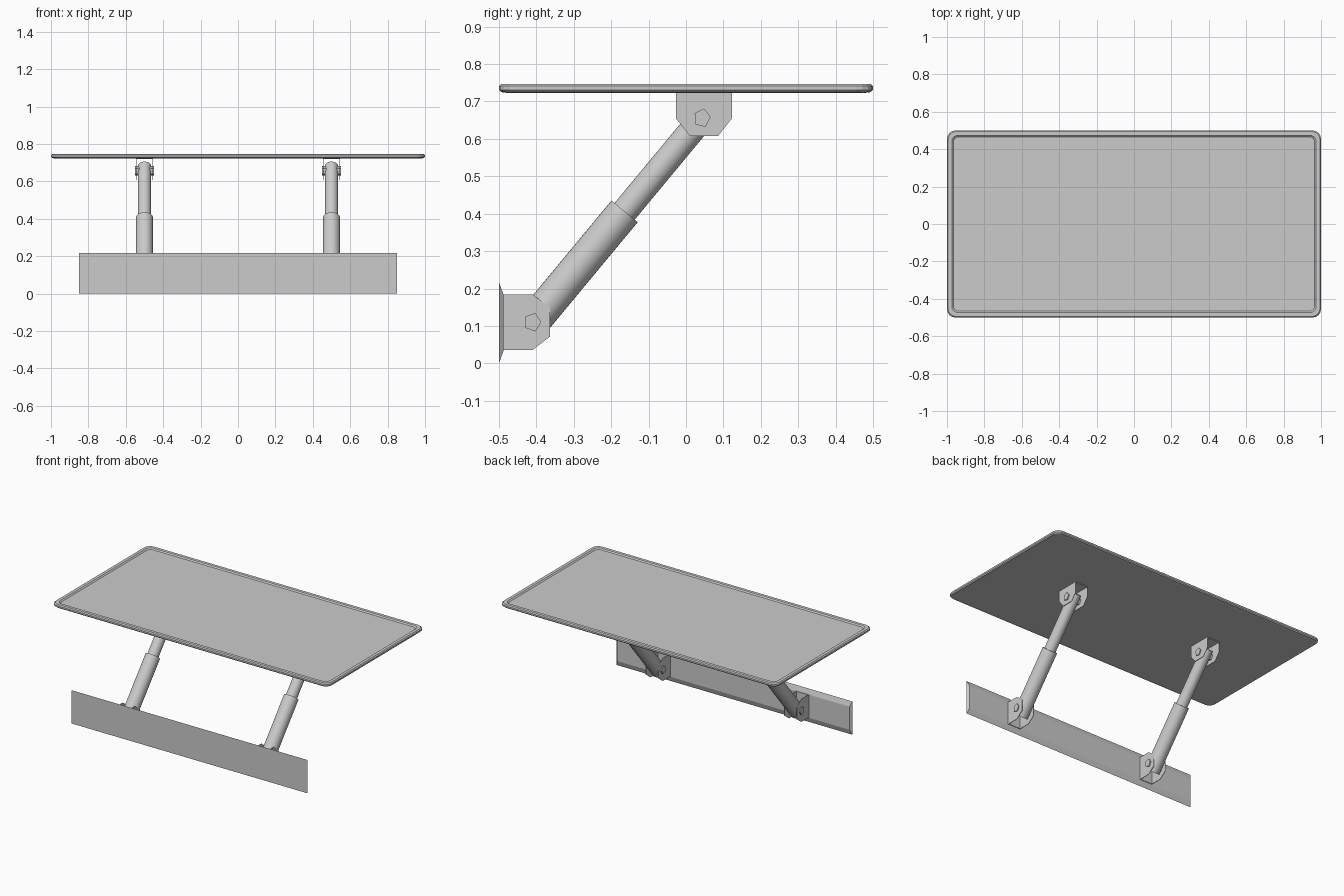
import bpy, bmesh, math
from mathutils import Vector

if "Cube" in bpy.data.objects:
    bpy.data.objects.remove(bpy.data.objects["Cube"])


def make_object(name, verts, faces, smooth=False):
    mesh = bpy.data.meshes.new(name)
    mesh.from_pydata(verts, [], faces)
    bm = bmesh.new()
    bm.from_mesh(mesh)
    bmesh.ops.recalc_face_normals(bm, faces=bm.faces)
    bm.to_mesh(mesh)
    bm.free()
    ob = bpy.data.objects.new(name, mesh)
    bpy.context.collection.objects.link(ob)
    if smooth:
        bpy.ops.object.select_all(action='DESELECT')
        ob.select_set(True)
        bpy.context.view_layer.objects.active = ob
        bpy.ops.object.shade_smooth_by_angle(angle=math.radians(40))
    return ob


def loft(name, loops, smooth=False):
    """Skin a stack of equal-length loops and cap both ends."""
    n = len(loops[0])
    verts = [v for loop in loops for v in loop]
    faces = [(k * n + i, k * n + (i + 1) % n, (k + 1) * n + (i + 1) % n, (k + 1) * n + i)
             for k in range(len(loops) - 1) for i in range(n)]
    last = (len(loops) - 1) * n
    faces += [tuple(range(n))[::-1], tuple(range(last, last + n))]
    return make_object(name, verts, faces, smooth)


def rounded_rect(inset, z, hx=1.0, hy=0.5, radius=0.045, steps=4):
    r = max(radius - inset * 0.5, 0.01)
    cx, cy = hx - inset - r, hy - inset - r
    pts = []
    for q, (sx, sy) in enumerate(((1, 1), (-1, 1), (-1, -1), (1, -1))):
        for s in range(steps + 1):
            a = (q + s / steps) * math.pi / 2
            pts.append((sx * cx + r * math.cos(a), sy * cy + r * math.sin(a), z))
    return pts


def extrude_x(name, profile, x0, x1):
    return loft(name, [[(x, y, z) for y, z in profile] for x in (x0, x1)])


def tube(name, a, b, radius, sides=32):
    a, b = Vector(a), Vector(b)
    d = (b - a).normalized()
    u = Vector((1, 0, 0))
    w = d.cross(u)
    ring = [(u * math.cos(t) + w * math.sin(t)) * radius
            for t in (2 * math.pi * i / sides for i in range(sides))]
    return loft(name, [[tuple(p + r) for r in ring] for p in (a, b)], True)


# Table top with a raised rim and a shallow recessed surface
loft("table_top", [rounded_rect(i, z) for i, z in (
    (0.022, 0.723), (0.006, 0.725), (0.0, 0.731), (0.0, 0.741), (0.006, 0.747),
    (0.026, 0.747), (0.034, 0.740))])

# Wall plate with bevelled long edges
loft("wall_plate", [[(sx * hx, y, z) for sx, z in ((-1, z0), (1, z0), (1, z1), (-1, z1))]
                    for y, hx, z0, z1 in ((-0.5, 0.85, 0.0, 0.217),
                                          (-0.488, 0.84, 0.033, 0.184))])

LOW, HIGH = (-0.41, 0.11), (0.043, 0.656)
lower_profile = [(-0.489, 0.184), (-0.41, 0.184), (-0.363, 0.149),
                 (-0.363, 0.072), (-0.41, 0.036), (-0.489, 0.036)]
upper_profile = [(-0.027, 0.724), (-0.027, 0.655), (0.01, 0.608),
                 (0.086, 0.608), (0.123, 0.655), (0.123, 0.724)]
lower_base = [(-0.489, 0.036), (-0.489, 0.184), (-0.484, 0.184), (-0.484, 0.036)]
upper_base = [(-0.027, 0.724), (0.123, 0.724), (0.123, 0.719), (-0.027, 0.719)]
axis = Vector((HIGH[0] - LOW[0], HIGH[1] - LOW[1]))
length = axis.length
axis.normalize()

for side, cx in (("left", -0.5), ("right", 0.5)):
    # Clevis brackets with hinge pins
    for level, profile, base, pivot in (("lower", lower_profile, lower_base, LOW),
                                        ("upper", upper_profile, upper_base, HIGH)):
        for tag, s in (("a", -1), ("b", 1)):
            extrude_x(f"{side}_{level}_bracket_cheek_{tag}", profile,
                      cx + s * 0.0425, cx + s * 0.0455)
        extrude_x(f"{side}_{level}_bracket_base", base, cx - 0.0425, cx + 0.0425)
        pin = [(pivot[0] + 0.023 * math.cos(2 * math.pi * i / 5 + (0 if level == "lower" else 0.1)),
                pivot[1] + 0.026 * math.sin(2 * math.pi * i / 5 + (0 if level == "lower" else 0.1)))
               for i in range(5)]
        extrude_x(f"{side}_{level}_hinge_pin", pin, cx - 0.052, cx + 0.052)

    # Telescopic leg: outer sleeve and inner rod
    def along(t):
        return (cx, LOW[0] + axis.x * t, LOW[1] + axis.y * t)
    tube(f"{side}_leg_sleeve", along(-0.036), along(0.385), 0.0455)
    tube(f"{side}_leg_rod", along(0.36), along(length + 0.036), 0.035)
